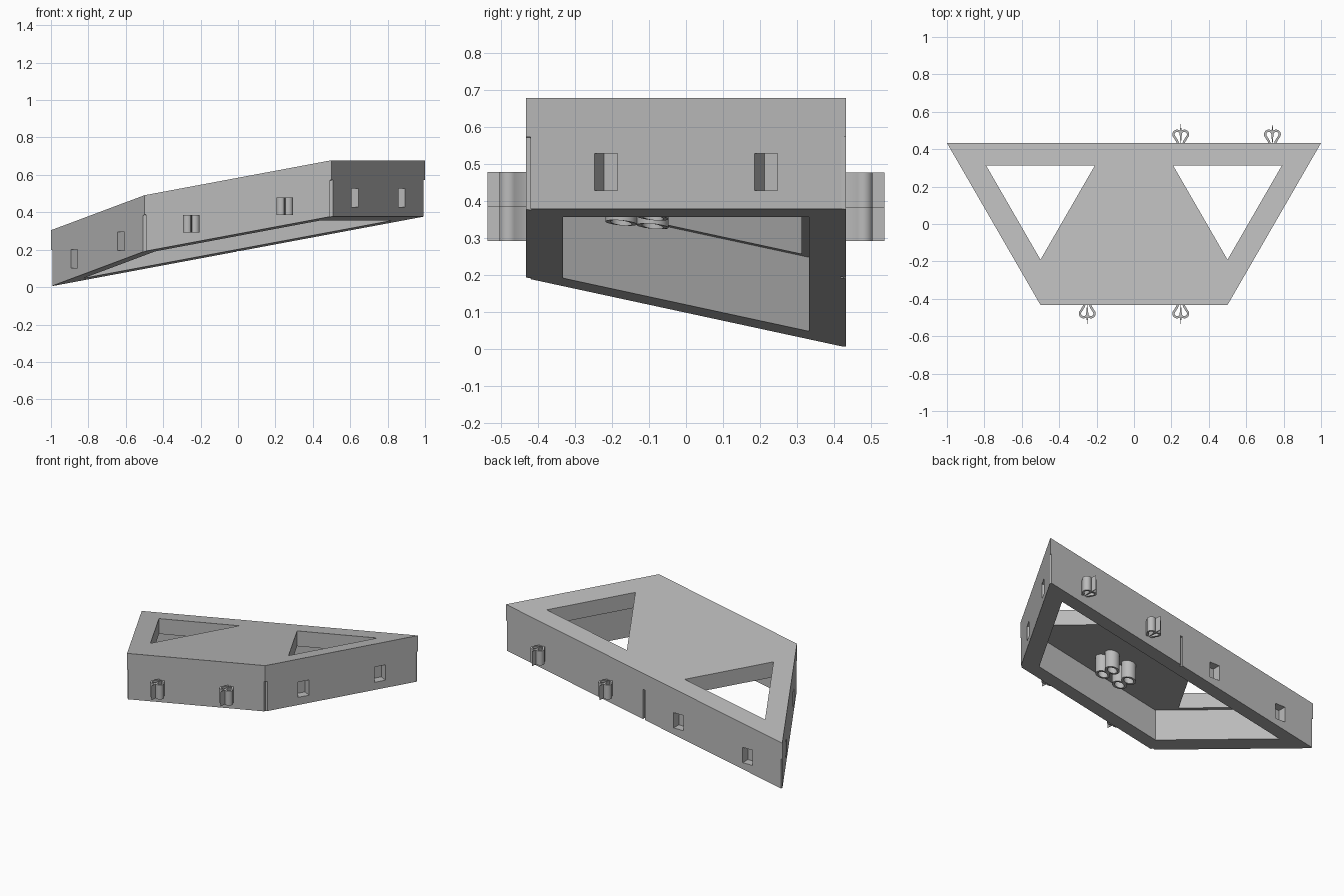
import bpy, bmesh, math
from mathutils import Vector

if "Cube" in bpy.data.objects:
    bpy.data.objects.remove(bpy.data.objects["Cube"], do_unlink=True)

grey = bpy.data.materials.new("plain_grey")
grey.use_nodes = True
grey.diffuse_color = (0.5, 0.5, 0.5, 1)
grey.node_tree.nodes["Principled BSDF"].inputs["Base Color"].default_value = (0.5, 0.5, 0.5, 1)

W = math.sqrt(3) / 4          # half depth of the tile
HEIGHT, WALL = 0.3, 0.1


def base(x, y):
    """Height of the tilted underside."""
    return 0.238 + 0.187 * x - 0.108 * y


def finish(name, bm):
    bmesh.ops.recalc_face_normals(bm, faces=bm.faces)
    mesh = bpy.data.meshes.new(name)
    bm.to_mesh(mesh)
    bm.free()
    mesh.materials.append(grey)
    obj = bpy.data.objects.new(name, mesh)
    bpy.context.collection.objects.link(obj)
    return obj


def prism(name, outline, low, high, level=None):
    """Upright prism; its ends follow the tilt unless a flat level is given."""
    bm = bmesh.new()
    rings = [[bm.verts.new((x, y, (base(x, y) if level is None else level) + h))
              for x, y in outline] for h in (low, high)]
    n = len(outline)
    bm.faces.new(rings[0][::-1])
    bm.faces.new(rings[1])
    for i in range(n):
        j = (i + 1) % n
        bm.faces.new((rings[0][i], rings[0][j], rings[1][j], rings[1][i]))
    return finish(name, bm)


def apply_modifiers(obj):
    bpy.ops.object.select_all(action='DESELECT')
    bpy.context.view_layer.objects.active = obj
    obj.select_set(True)
    for mod in list(obj.modifiers):
        bpy.ops.object.modifier_apply(modifier=mod.name)


def cut(obj, cutter):
    cutter.hide_render = True
    mod = obj.modifiers.new("cut", 'BOOLEAN')
    mod.operation, mod.solver, mod.object = 'DIFFERENCE', 'EXACT', cutter
    apply_modifiers(obj)
    bpy.data.objects.remove(cutter, do_unlink=True)


def trapezoid(inset):
    def edge(y):
        return 0.5 + (y + W) / math.sqrt(3) - inset * 2 / math.sqrt(3)
    y = W - inset
    return [(-edge(-y), -y), (edge(-y), -y), (edge(y), y), (-edge(y), y)]


def rectangle(x, y, angle, width, depth):
    """Rectangle centred on a wall point, its depth along the wall normal."""
    n = Vector((math.cos(angle), math.sin(angle)))
    t = Vector((-n.y, n.x))
    c = Vector((x, y))
    return [tuple(c + n * depth * a + t * width / 2 * b)
            for a, b in ((-1, -1), (1, -1), (1, 1), (-1, 1))]


def ribbon(name, path, low, high, level=None, closed=False, thick=0.012):
    """Thin curved wall that stands on a path."""
    bm = bmesh.new()
    rows = [[bm.verts.new((x, y, (base(x, y) if level is None else level) + h))
             for h in (low, high)] for x, y in path]
    for a, b in zip(rows, rows[1:] + (rows[:1] if closed else [])):
        bm.faces.new((a[0], b[0], b[1], a[1]))
    obj = finish(name, bm)
    mod = obj.modifiers.new("thickness", 'SOLIDIFY')
    mod.thickness, mod.offset, mod.use_even_offset = thick, 0, True
    apply_modifiers(obj)
    bpy.ops.object.shade_smooth_by_angle(angle=math.radians(35))
    return obj


# Hollow tilted body
body = prism("tile_body", trapezoid(0), 0, HEIGHT)
cut(body, prism("cavity_cutter", trapezoid(WALL), -0.2, HEIGHT - WALL))

# Triangular openings through the top
for side in (-1, 1):
    tri = [(side * 0.5 + 0.578 * math.cos(a) * 0.58, W / 3 + 0.578 * math.sin(a) * 0.58)
           for a in (math.radians(d) for d in (30, 150, 270))]
    cut(body, prism("window_cutter", tri, 0.1, 0.5))

# Blind sockets in the back and both slanted walls
right, left, back = math.radians(-30), math.radians(210), math.radians(90)
sockets = [(s * x, y, a) for s, a in ((1, right), (-1, left))
           for x, y in ((0.625, -W / 2), (0.875, W / 2))]
sockets += [(x, W, back) for x in (-0.75, -0.25)]
for x, y, angle in sockets:
    cut(body, prism("socket_cutter", rectangle(x, y, angle, 0.072, 0.053),
                    0.05, 0.15, base(x, y)))

# Thin notches at the triangle corners
for x, y in ((-1, W), (0, W), (1, W), (-0.5, -W), (0.5, -W)):
    cut(body, prism("notch_cutter", rectangle(x, y, back, 0.015, 0.015), -0.05, 0.195))

# Heart-shaped spring clips on the front and back walls
lobe = [(0.0195 + 0.0195 * math.cos(a), 0.046 + 0.0195 * math.sin(a))
        for a in (math.radians(-40 + 13 * i) for i in range(17))]
half = [(0.015, -0.006), (0.018, 0.008)] + lobe
heart = half + [(0, 0.046)] + [(-x, y) for x, y in reversed(half)]
for x, s, label in ((-0.25, -1, "front_right"), (0.25, -1, "front_left"),
                    (0.25, 1, "back_inner"), (0.74, 1, "back_outer")):
    ribbon(label + "_clip", [(x + s * px, s * (W + py)) for px, py in heart],
           0.053, 0.147, base(x, s * W))

# Short tubes under the middle of the top
for i, x in enumerate((-0.035, 0.09)):
    for j, y in enumerate((-0.175, -0.09)):
        circle = [(x + 0.036 * math.cos(a), y + 0.036 * math.sin(a))
                  for a in (math.tau * k / 24 for k in range(24))]
        ribbon(f"under_tube_{i}_{j}", circle, 0.09, 0.21, closed=True, thick=0.014)
